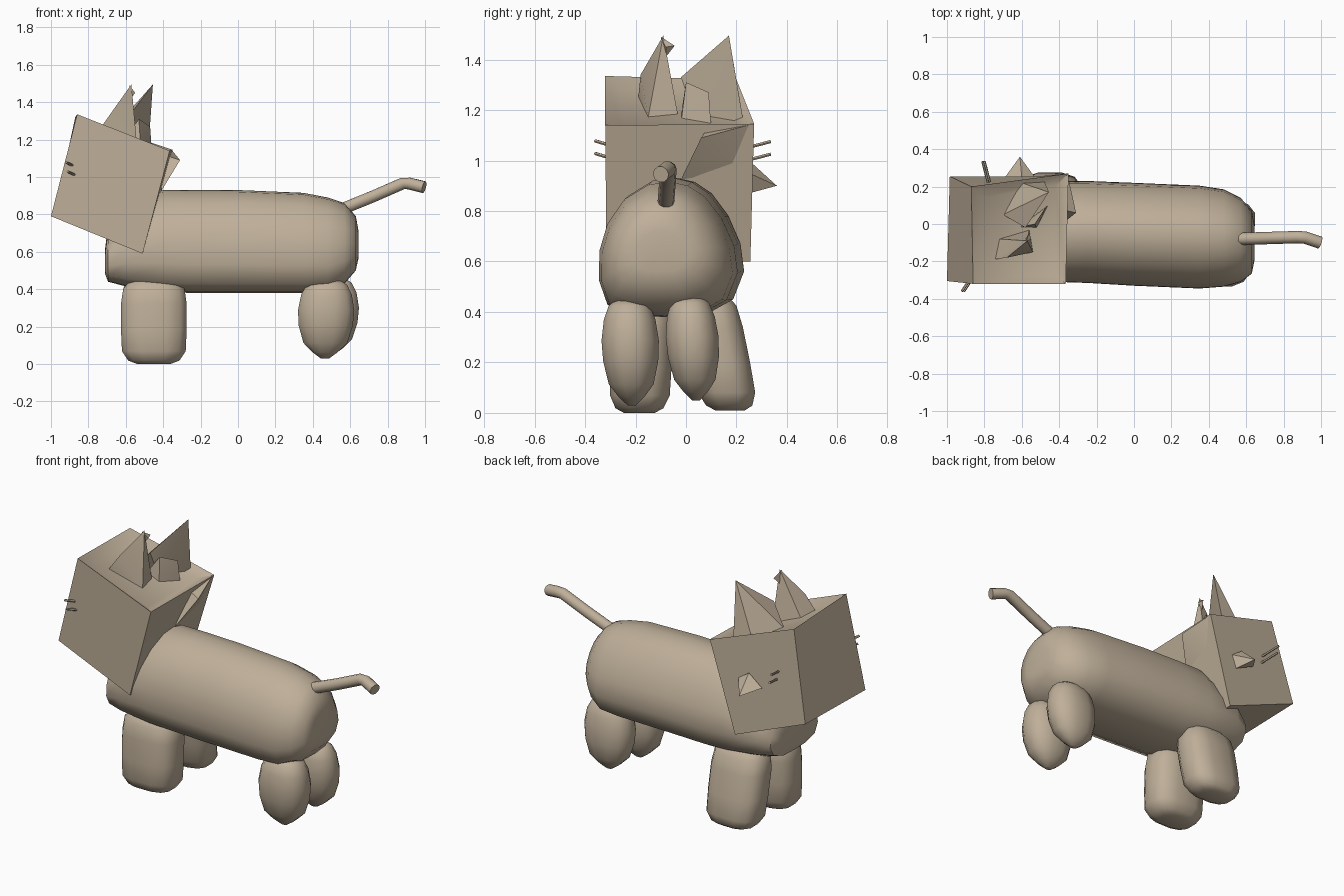
import bpy, bmesh, math
from mathutils import Vector

if "Cube" in bpy.data.objects:
    bpy.data.objects.remove(bpy.data.objects["Cube"])

fur = bpy.data.materials.new("tan_fur")
fur.diffuse_color = (0.52, 0.43, 0.32, 1)
fur.use_nodes = True
fur.node_tree.nodes["Principled BSDF"].inputs["Base Color"].default_value = fur.diffuse_color


def finish(name, bm, angle=50):
    bmesh.ops.recalc_face_normals(bm, faces=bm.faces)
    mesh = bpy.data.meshes.new(name)
    bm.to_mesh(mesh)
    bm.free()
    ob = bpy.data.objects.new(name, mesh)
    bpy.context.collection.objects.link(ob)
    mesh.materials.append(fur)
    bpy.ops.object.select_all(action='DESELECT')
    ob.select_set(True)
    bpy.context.view_layer.objects.active = ob
    bpy.ops.object.shade_smooth_by_angle(angle=math.radians(angle))
    return ob


def loft(name, rings, angle=50):
    """Skin a list of equal-length point rings and close both ends."""
    bm = bmesh.new()
    rows = [[bm.verts.new(p) for p in r] for r in rings]
    n = len(rows[0])
    for a, b in zip(rows, rows[1:]):
        for i in range(n):
            j = (i + 1) % n
            bm.faces.new((a[i], a[j], b[j], b[i]))
    bm.faces.new(rows[0])
    bm.faces.new(rows[-1])
    return finish(name, bm, angle)


def tube(name, points, radius, sides=8):
    """Round tube along a short path."""
    pts = [Vector(p) for p in points]
    rings = []
    for i, p in enumerate(pts):
        d = (pts[min(i + 1, len(pts) - 1)] - pts[max(i - 1, 0)]).normalized()
        up = Vector((0, 0, 1)) if abs(d.z) < 0.9 else Vector((1, 0, 0))
        u = d.cross(up).normalized()
        v = u.cross(d)
        rings.append([p + radius * (math.cos(t) * u + math.sin(t) * v)
                      for t in (2 * math.pi * k / sides for k in range(sides))])
    return loft(name, rings)


def solid(name, points, angle=25):
    """Convex solid around a few points."""
    bm = bmesh.new()
    for p in points:
        bm.verts.new(p)
    out = bmesh.ops.convex_hull(bm, input=bm.verts)
    loose = [v for v in bm.verts if not v.link_faces]
    bmesh.ops.delete(bm, geom=loose, context='VERTS')
    return finish(name, bm, angle)


# Body: domed section (y, z) lofted along x
section = [(-0.05, 0.93), (0.02, 0.915), (0.09, 0.87), (0.16, 0.78), (0.21, 0.67),
           (0.225, 0.56), (0.18, 0.45), (0.06, 0.385), (-0.07, 0.38), (-0.2, 0.385),
           (-0.31, 0.43), (-0.345, 0.53), (-0.343, 0.65), (-0.31, 0.76),
           (-0.24, 0.86), (-0.14, 0.92)]
# x, bottom z, top z, low y, high y
stations = [(-0.71, 0.48, 0.62, -0.22, 0.12), (-0.695, 0.44, 0.74, -0.28, 0.18),
            (-0.60, 0.415, 0.87, -0.305, 0.22), (-0.40, 0.385, 0.93, -0.31, 0.23),
            (-0.25, 0.38, 0.93, -0.315, 0.23), (0.0, 0.38, 0.93, -0.33, 0.22),
            (0.35, 0.38, 0.915, -0.345, 0.205), (0.48, 0.385, 0.89, -0.335, 0.185),
            (0.57, 0.43, 0.86, -0.31, 0.14), (0.63, 0.50, 0.79, -0.265, 0.07),
            (0.643, 0.56, 0.72, -0.20, 0.0)]
rings = []
for x, z0, z1, y0, y1 in stations:
    rings.append([(x, y0 + (y + 0.345) / 0.57 * (y1 - y0), z0 + (z - 0.38) / 0.55 * (z1 - z0))
                  for y, z in section])
loft("body", rings)


# Legs: rounded stumps, boxy or oval, leaning between top and bottom centres
def leg(name, bottom, top, rx, ry, shape, power):
    rings = []
    for t, s in shape:
        c = Vector(bottom).lerp(Vector(top), t)
        ring = []
        for k in range(12):
            a = 2 * math.pi * (k + 0.5) / 12
            ca, sa = math.cos(a), math.sin(a)
            ring.append((c.x + s * rx * math.copysign(abs(ca) ** power, ca),
                         c.y + s * ry * math.copysign(abs(sa) ** power, sa), c.z))
        rings.append(ring)
    return loft(name, rings)


boxy = [(0, 0.5), (0.04, 0.78), (0.15, 0.97), (0.4, 1), (0.7, 1), (0.88, 0.93), (0.97, 0.7), (1, 0.4)]
oval = [(0, 0.15), (0.08, 0.45), (0.2, 0.78), (0.42, 0.96), (0.62, 1), (0.82, 0.9), (0.95, 0.72), (1, 0.5)]
leg("front_leg_right", (-0.45, -0.185, 0.0), (-0.45, -0.17, 0.46), 0.18, 0.125, boxy, 0.7)
leg("front_leg_left", (-0.45, 0.175, 0.01), (-0.45, 0.08, 0.48), 0.175, 0.12, boxy, 0.7)
leg("rear_leg_right", (0.465, -0.215, 0.03), (0.475, -0.225, 0.445), 0.155, 0.117, oval, 0.85)
leg("rear_leg_left", (0.49, 0.04, 0.05), (0.50, 0.015, 0.455), 0.155, 0.108, oval, 0.85)

# Head: tilted box with a sunken crown
bm = bmesh.new()
lower = [bm.verts.new(p) for p in ((-1.0, -0.305, 0.79), (-0.51, -0.315, 0.59),
                                   (-0.51, 0.255, 0.60), (-0.985, 0.255, 0.79))]
upper = [bm.verts.new(p) for p in ((-0.86, -0.32, 1.335), (-0.365, -0.32, 1.14),
                                   (-0.35, 0.27, 1.145), (-0.87, 0.20, 1.32))]
bm.faces.new(lower)
crown = bm.faces.new(upper)
for i in range(4):
    j = (i + 1) % 4
    bm.faces.new((lower[i], lower[j], upper[j], upper[i]))
bmesh.ops.recalc_face_normals(bm, faces=bm.faces)
bmesh.ops.inset_region(bm, faces=[crown], thickness=0.09, depth=-0.035)
finish("head", bm, 40)

# Ears: pointed, leaning back, each with a small fold at the base
solid("ear_right", [(-0.75, -0.19, 1.24), (-0.72, -0.08, 1.24), (-0.56, -0.03, 1.17),
                    (-0.54, -0.15, 1.17), (-0.68, -0.18, 1.34), (-0.57, -0.09, 1.495)])
solid("ear_right_fold", [(-0.58, -0.10, 1.49), (-0.56, -0.045, 1.455), (-0.58, -0.08, 1.41),
                         (-0.55, -0.08, 1.45)])
solid("ear_left", [(-0.70, 0.05, 1.22), (-0.58, -0.02, 1.33), (-0.56, 0.03, 1.18),
                   (-0.48, 0.23, 1.14), (-0.60, 0.22, 1.2), (-0.455, 0.17, 1.495)])
solid("ear_left_fold", [(-0.62, -0.02, 1.18), (-0.52, -0.02, 1.15), (-0.53, 0.0, 1.31),
                        (-0.47, 0.09, 1.27), (-0.46, 0.10, 1.13)])

# Folded flap on the back of the head
solid("neck_flap", [(-0.355, 0.265, 1.145), (-0.31, 0.06, 1.09), (-0.41, -0.02, 0.925),
                    (-0.37, 0.13, 1.02), (-0.40, 0.08, 1.12), (-0.42, 0.22, 0.96)])

# Small spike on the left cheek
solid("cheek_spike", [(-0.69, 0.25, 0.93), (-0.60, 0.25, 1.0), (-0.53, 0.25, 0.95),
                      (-0.56, 0.25, 0.87), (-0.61, 0.36, 0.90)])

# Whiskers: a pair on each cheek
for k, z in enumerate((1.06, 1.01)):
    x = -0.01 * k
    tube(f"whisker_right_{k + 1}", [(-0.88 - x, -0.30, z), (-0.92 - x, -0.36, z + 0.018)], 0.007, 6)
    tube(f"whisker_left_{k + 1}", [(-0.78 - x, 0.22, z - 0.015), (-0.81 - x, 0.335, z + 0.015)], 0.007, 6)

# Tail: bent tube
tube("tail", [(0.56, -0.08, 0.83), (0.72, -0.075, 0.895), (0.88, -0.07, 0.965), (0.915, -0.073, 0.965),
              (0.995, -0.1, 0.945)], 0.033, 10)
